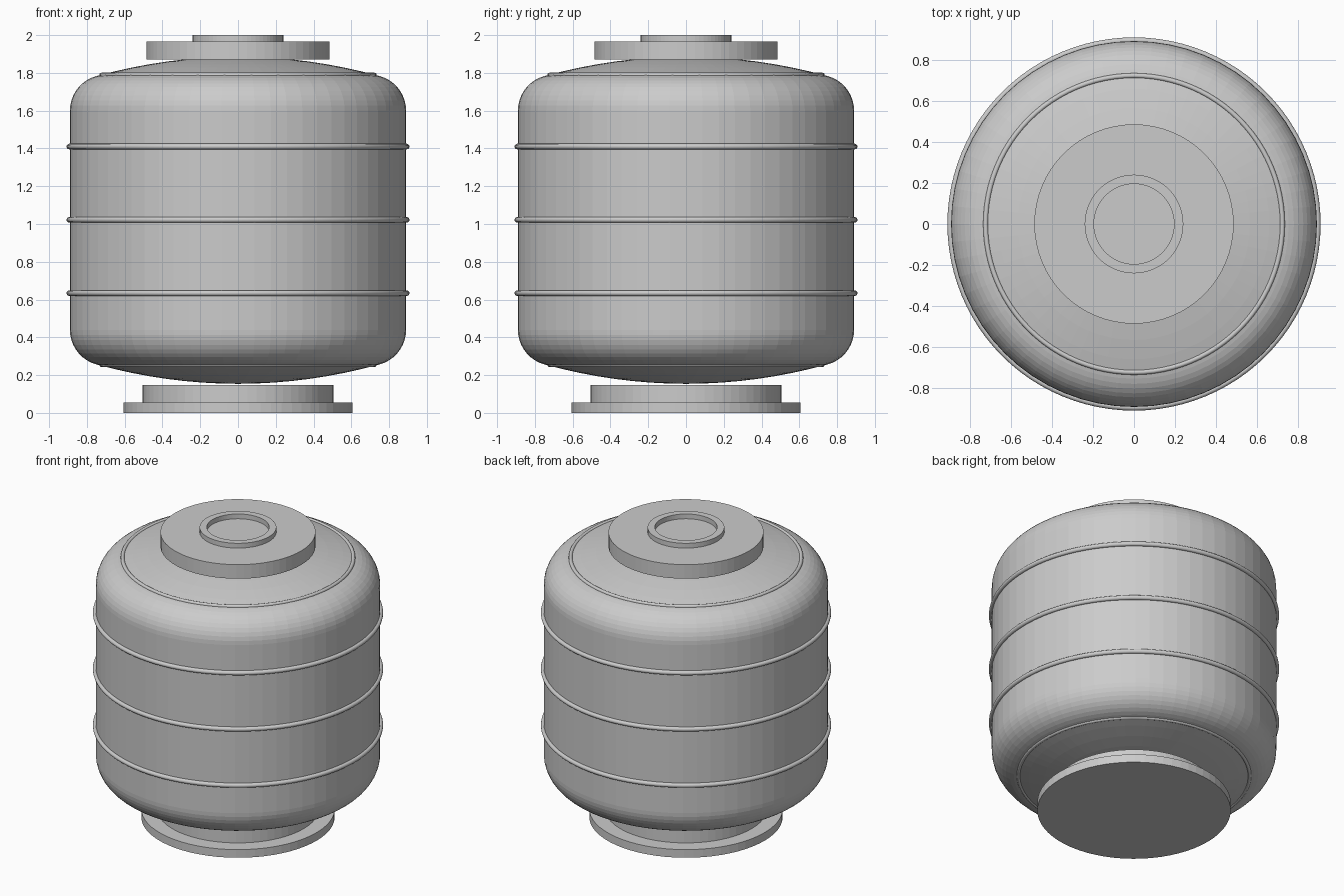
import bpy
import math

cube = bpy.data.objects.get("Cube")
if cube:
    bpy.data.objects.remove(cube, do_unlink=True)

STEPS = 64
MIDDLE = 1.02

grey = bpy.data.materials.new("plain grey")
grey.use_nodes = True
COLOUR = (0.6, 0.6, 0.6, 1)
grey.diffuse_color = COLOUR
grey.node_tree.nodes["Principled BSDF"].inputs["Base Color"].default_value = COLOUR


def lathe(name, profile):
    """Revolve (radius, height) points, given bottom to top, around z."""
    verts, faces, rows = [], [], []
    for r, z in profile:
        count = STEPS if r > 1e-6 else 1
        rows.append(range(len(verts), len(verts) + count))
        for i in range(count):
            a = 2 * math.pi * i / STEPS
            verts.append((r * math.cos(a), r * math.sin(a), z))
    for low, high in zip(rows, rows[1:]):
        for i in range(STEPS):
            j = (i + 1) % STEPS
            if len(low) == 1:
                faces.append((low[0], high[j], high[i]))
            elif len(high) == 1:
                faces.append((low[i], low[j], high[0]))
            else:
                faces.append((low[i], low[j], high[j], high[i]))
    mesh = bpy.data.meshes.new(name)
    mesh.from_pydata(verts, [], faces)
    mesh.materials.append(grey)
    obj = bpy.data.objects.new(name, mesh)
    bpy.context.collection.objects.link(obj)
    return obj


def hoop(name, radius, z, thickness):
    bpy.ops.mesh.primitive_torus_add(
        location=(0, 0, z), major_radius=radius, minor_radius=thickness,
        major_segments=96, minor_segments=12)
    obj = bpy.context.object
    obj.name = name
    obj.data.materials.append(grey)
    bpy.ops.object.shade_smooth()


# Tank: straight wall, rounded shoulder, then a shallow dome, mirrored below
KNUCKLE, CORNER, SHOULDER, DOME_TOP = 0.19, 0.70, 1.60, 1.886
upper = []
for i in range(10):
    a = math.radians(74) * i / 9
    upper.append((CORNER + KNUCKLE * math.cos(a), SHOULDER + KNUCKLE * math.sin(a)))
edge_r, edge_z = upper[-1]
for i in range(1, 9):
    t = 1 - i / 8
    upper.append((edge_r * t, DOME_TOP - (DOME_TOP - edge_z) * t * t))
lower = [(r, 2 * MIDDLE - z) for r, z in reversed(upper)]
lathe("tank_body", lower + upper)

# Raised hoops around the wall and at the edge of each dome
for name, z in (("lower", 0.634), ("middle", 1.022), ("upper", 1.41)):
    hoop(name + "_wall_hoop", 0.893, z, 0.015)
for name, z in (("bottom", 0.255), ("top", 1.789)):
    hoop(name + "_dome_hoop", 0.722, z, 0.012)

# Stepped foot
lathe("foot_plate", [(0, 0), (0.605, 0), (0.605, 0.056), (0, 0.056)])
lathe("foot_collar", [(0, 0.05), (0.506, 0.05), (0.506, 0.148), (0, 0.148)])

# Lid with a shallow open rim
lathe("lid", [(0, 1.87), (0.485, 1.87), (0.485, 1.967), (0, 1.967)])
lathe("lid_rim", [(0.195, 1.96), (0.24, 1.96), (0.24, 2), (0.195, 2), (0.195, 1.96)])
